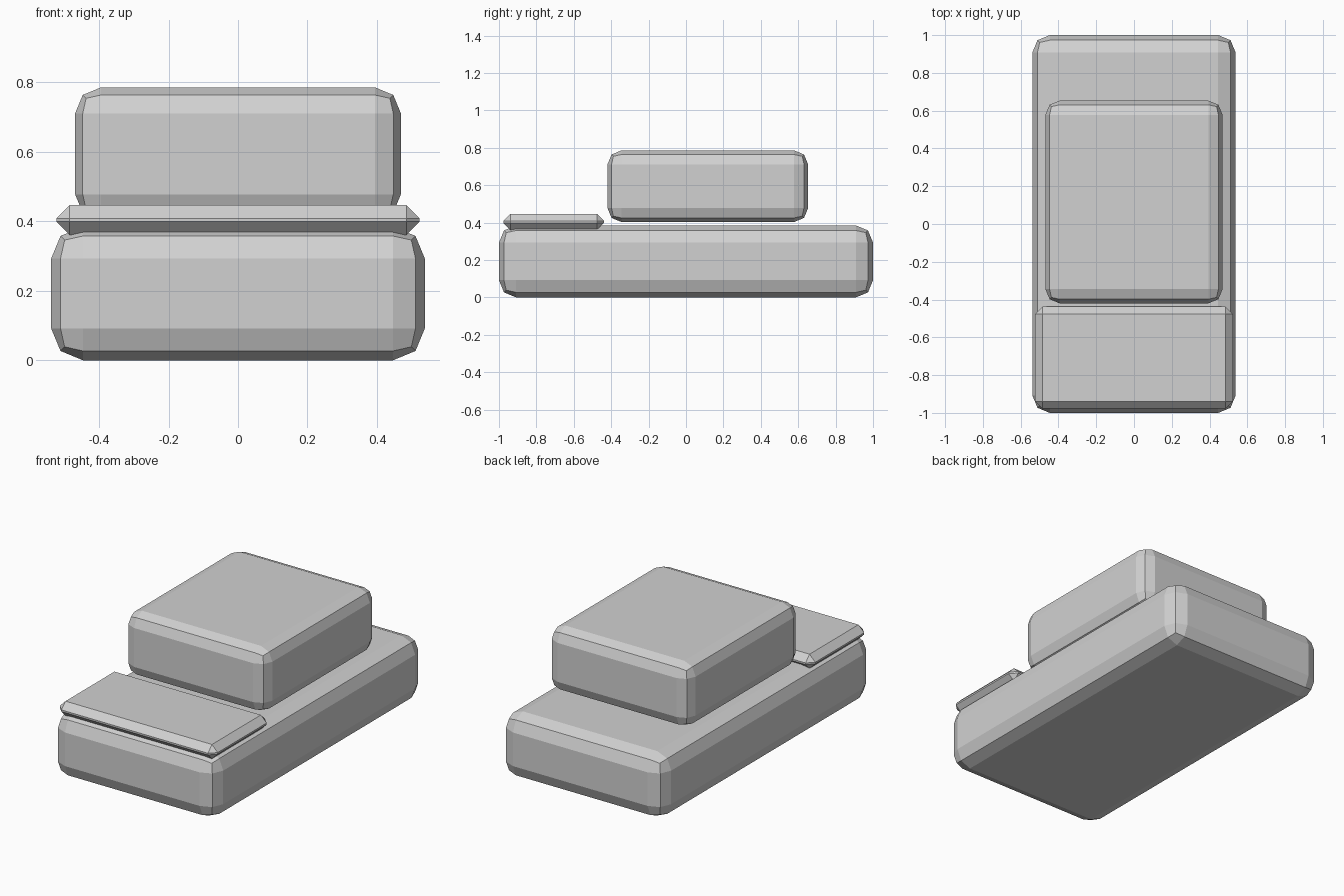
import bpy
import bmesh
from mathutils import Vector

default = bpy.data.objects.get("Cube")
if default:
    bpy.data.objects.remove(default, do_unlink=True)

GREY = (0.64, 0.64, 0.64, 1)
grey = bpy.data.materials.new("plain grey")
grey.use_nodes = True
grey.diffuse_color = GREY
grey.node_tree.nodes["Principled BSDF"].inputs["Base Color"].default_value = GREY


def block(name, low, high, bevel, segments):
    """Flat-faced box between two corners with all its edges bevelled."""
    low, high = Vector(low), Vector(high)
    centre, size = (low + high) / 2, high - low
    bm = bmesh.new()
    bmesh.ops.create_cube(bm, size=1)
    bmesh.ops.scale(bm, vec=size, verts=bm.verts)
    mesh = bpy.data.meshes.new(name)
    bm.to_mesh(mesh)
    bm.free()
    mesh.materials.append(grey)
    obj = bpy.data.objects.new(name, mesh)
    obj.location = centre
    bpy.context.collection.objects.link(obj)
    mod = obj.modifiers.new("rounded edges", "BEVEL")
    mod.width = bevel
    mod.segments = segments
    mod.limit_method = "NONE"
    return obj


# Long lower body
block("body", (-0.538, -1, 0), (0.538, 1, 0.385), 0.092, 2)

# Cabin floating just above the body
block("cabin", (-0.469, -0.42, 0.403), (0.469, 0.653, 0.786), 0.075, 2)

# Thin chamfered hood plate at the front
block("hood", (-0.523, -0.977, 0.361), (0.523, -0.438, 0.447), 0.038, 1)
